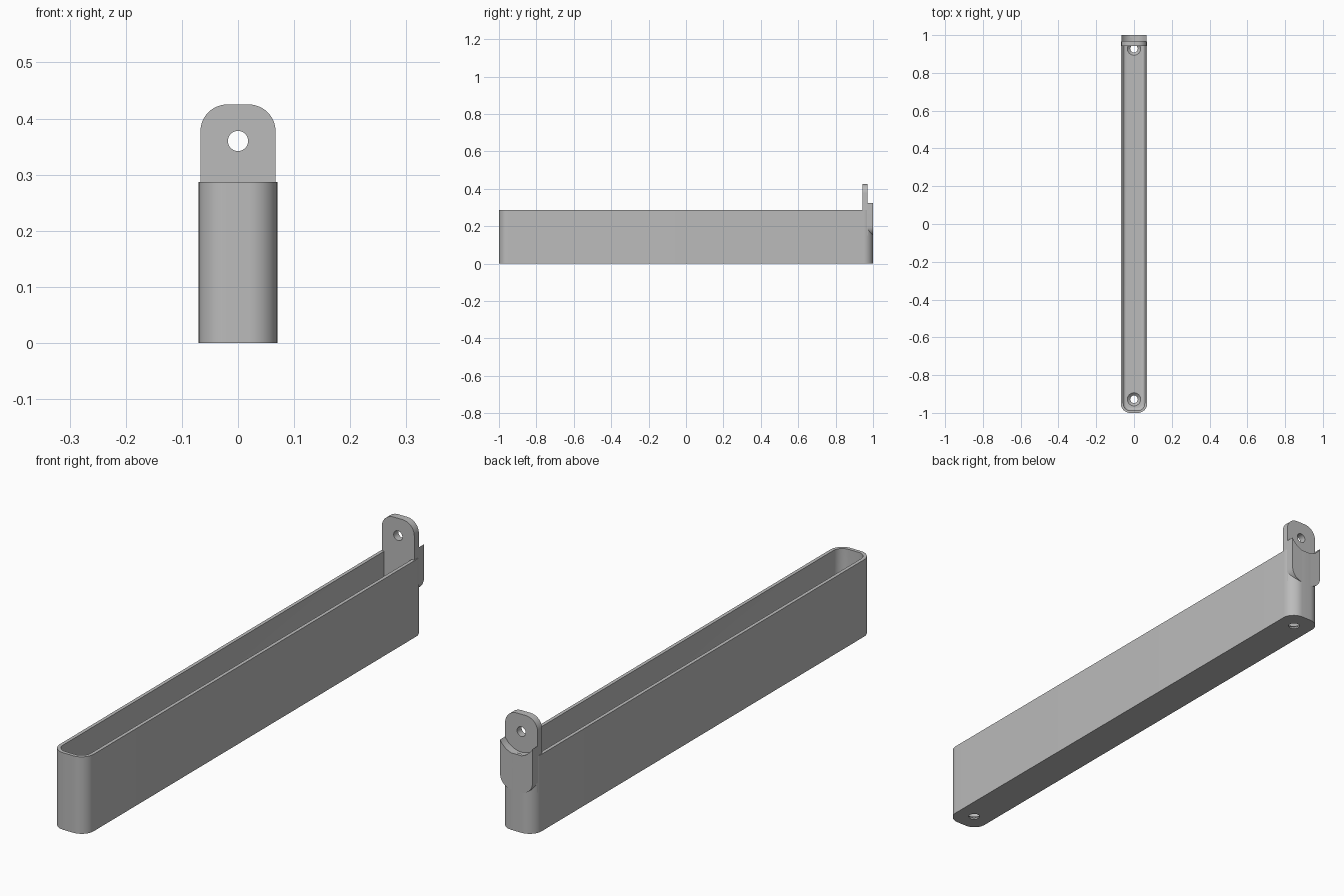
import bpy, bmesh
from math import pi, cos, sin, acos, radians

if "Cube" in bpy.data.objects:
    bpy.data.objects.remove(bpy.data.objects["Cube"])

gray = bpy.data.materials.new("plain gray")
gray.use_nodes = True
gray.diffuse_color = (0.5, 0.5, 0.5, 1)
gray.node_tree.nodes["Principled BSDF"].inputs["Base Color"].default_value = (0.5, 0.5, 0.5, 1)

HALF_W, HEIGHT, WALL, FLOOR, CORNER = 0.07, 0.287, 0.013, 0.02, 0.05
HOLE_Z, HOLE_R = 0.36, 0.018


def finish(name, bm):
    bmesh.ops.recalc_face_normals(bm, faces=bm.faces)
    mesh = bpy.data.meshes.new(name)
    bm.to_mesh(mesh)
    bm.free()
    mesh.materials.append(gray)
    obj = bpy.data.objects.new(name, mesh)
    bpy.context.collection.objects.link(obj)
    return obj


def arc(cx, cy, r, start, end, n=12):
    """Points along an arc, angles in radians."""
    return [(cx + r * cos(start + (end - start) * i / n),
             cy + r * sin(start + (end - start) * i / n)) for i in range(n + 1)]


def rounded_outline(inset):
    """Trough outline seen from above, moved inward by inset."""
    r = max(CORNER - inset, 0.01)
    x, y = HALF_W - inset - r, 1 - inset - r
    pts = []
    for k, (sx, sy) in enumerate([(1, 1), (-1, 1), (-1, -1), (1, -1)]):
        pts += arc(sx * x, sy * y, r, k * pi / 2, (k + 1) * pi / 2)
    return pts


def plate(name, profile, y0, y1):
    """Extrude an x-z profile along y."""
    bm = bmesh.new()
    face = bm.faces.new([bm.verts.new((x, y0, z)) for x, z in profile])
    ext = bmesh.ops.extrude_face_region(bm, geom=[face])
    moved = [v for v in ext["geom"] if isinstance(v, bmesh.types.BMVert)]
    bmesh.ops.translate(bm, verts=moved, vec=(0, y1 - y0, 0))
    return finish(name, bm)


def revolve_cutter(name, rings, y):
    """Stack of circles (radius, z) closed at both ends."""
    bm = bmesh.new()
    loops = [[bm.verts.new((px, py, z)) for px, py in arc(0, y, r, 0, 2 * pi, 32)[:-1]]
             for r, z in rings]
    bridge(bm, loops)
    return finish(name, bm)


def bridge(bm, loops):
    for a, b in zip(loops, loops[1:]):
        for i in range(len(a)):
            j = (i + 1) % len(a)
            bm.faces.new((a[i], a[j], b[j], b[i]))
    bm.faces.new(loops[0])
    bm.faces.new(loops[-1])


def cut(obj, cutter):
    cutter.hide_render = True
    mod = obj.modifiers.new("hole", "BOOLEAN")
    mod.operation, mod.solver, mod.object = "DIFFERENCE", "EXACT", cutter
    bpy.ops.object.select_all(action="DESELECT")
    bpy.context.view_layer.objects.active = obj
    obj.select_set(True)
    bpy.ops.object.modifier_apply(modifier=mod.name)
    bpy.data.objects.remove(cutter)


# Trough: outer wall, rim, inner wall, then a fillet into the floor
fillet = 0.015
sections = [(0, 0), (0, HEIGHT), (WALL, HEIGHT)]
sections += [(WALL + dx, FLOOR + dz) for dx, dz in arc(fillet, fillet, fillet, pi, 1.5 * pi, 5)]
bm = bmesh.new()
bridge(bm, [[bm.verts.new((x, y, z)) for x, y in rounded_outline(inset)] for inset, z in sections])
trough = finish("trough", bm)

# Countersunk screw holes in the floor
for y in (-0.928, 0.928):
    cut(trough, revolve_cutter("screw_cutter", [(0.02, -0.02), (0.02, 0.006), (0.035, FLOOR), (0.035, 0.03)], y))

# Upright hanging tab with rounded top and a round hole
w, r, top, low = 0.067, 0.048, 0.425, 0.15
tab_profile = [(-w, low), (w, low)]
tab_profile += arc(w - r, top - r, r, 0, pi / 2) + arc(r - w, top - r, r, pi / 2, pi)
tab = plate("hanging_tab", tab_profile, 0.943, 0.97)
cut(tab, plate("tab_cutter", arc(0, HOLE_Z, HOLE_R, 0, 2 * pi, 40)[:-1], 0.9, 1.05))

# Rear plate: rounded lower corners, top scooped concentric with the tab hole
scoop = 0.076
half = acos(w / scoop)
rear_profile = arc(r - w, low + r, r, pi, 1.5 * pi) + arc(w - r, low + r, r, 1.5 * pi, 2 * pi)
rear_profile += arc(0, HOLE_Z, scoop, -half, half - pi, 20)
rear = plate("rear_plate", rear_profile, 0.967, 1.0)

# Smooth curved walls, keep edges crisp
bpy.ops.object.select_all(action="DESELECT")
for obj in (trough, tab, rear):
    obj.select_set(True)
    bpy.context.view_layer.objects.active = obj
bpy.ops.object.shade_smooth_by_angle(angle=radians(30))
